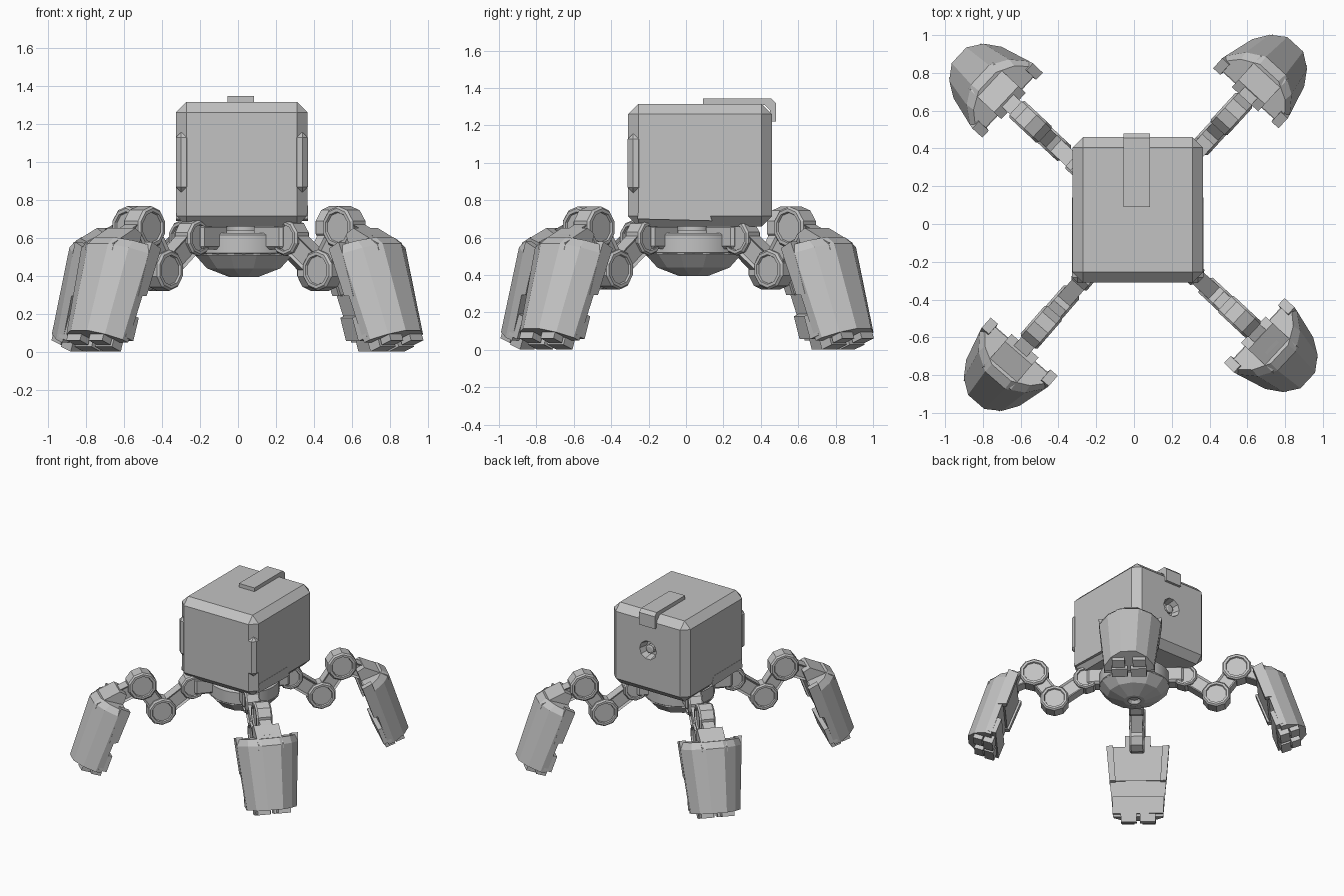
import bpy
import bmesh
import math
from mathutils import Matrix, Vector

cube = bpy.data.objects.get("Cube")
if cube:
    bpy.data.objects.remove(cube, do_unlink=True)

grey = bpy.data.materials.new("plain_grey")
grey.use_nodes = True
grey.diffuse_color = (0.54, 0.54, 0.54, 1)
grey.node_tree.nodes["Principled BSDF"].inputs["Base Color"].default_value = (0.54, 0.54, 0.54, 1)


def place(name, bm, matrix=Matrix()):
    bmesh.ops.recalc_face_normals(bm, faces=bm.faces[:])
    mesh = bpy.data.meshes.new(name)
    bm.to_mesh(mesh)
    bm.free()
    mesh.materials.append(grey)
    obj = bpy.data.objects.new(name, mesh)
    obj.matrix_world = matrix
    bpy.context.collection.objects.link(obj)
    return obj


def box(lo, hi, bevel=0.0):
    lo, hi = Vector(lo), Vector(hi)
    bm = bmesh.new()
    m = Matrix.Translation((lo + hi) / 2) @ Matrix.Diagonal((*(hi - lo), 1))
    bmesh.ops.create_cube(bm, size=1, matrix=m)
    if bevel:
        bmesh.ops.bevel(bm, geom=bm.edges[:], offset=bevel, segments=1, affect='EDGES')
    return bm


def loft(rings):
    bm = bmesh.new()
    loops = [[bm.verts.new(p) for p in ring] for ring in rings]
    n = len(loops[0])
    for a, b in zip(loops, loops[1:]):
        for i in range(n):
            j = (i + 1) % n
            bm.faces.new((a[i], a[j], b[j], b[i]))
    bm.faces.new(loops[0])
    bm.faces.new(loops[-1])
    return bm


def lathe(profile, sides, turn=0.0):
    return loft([[(r * math.cos(math.tau * (i + turn) / sides),
                   r * math.sin(math.tau * (i + turn) / sides), z)
                  for i in range(sides)] for r, z in profile])


def smooth(obj):
    bpy.ops.object.select_all(action='DESELECT')
    obj.select_set(True)
    bpy.context.view_layer.objects.active = obj
    bpy.ops.object.shade_smooth_by_angle(angle=math.radians(30))


# Head: chamfered block with a round port cut in the back
head = place("head", box((-0.325, -0.31, 0.66), (0.365, 0.46, 1.315), 0.055))
back = Matrix.Translation((0.02, 0.46, 1.02)) @ Matrix.Rotation(-math.pi / 2, 4, 'X')
cutter = place("port_cutter", lathe([(0.06, -0.07), (0.08, 0.02)], 10), back)
cutter.hide_render = True
cut = head.modifiers.new("port", 'BOOLEAN')
cut.operation = 'DIFFERENCE'
cut.solver = 'EXACT'
cut.object = cutter
bpy.context.view_layer.objects.active = head
bpy.ops.object.modifier_apply(modifier=cut.name)
bpy.data.objects.remove(cutter, do_unlink=True)
place("port_core", lathe([(0.035, -0.075), (0.035, -0.025), (0.022, -0.02)], 10), back)

# Corner guards on the front edges and cheek plates along the lower sides
for side, x in (("right", -0.327), ("left", 0.367)):
    d = 1 if x < 0 else -1
    xs = sorted((x, x + d * 0.085))
    place(side + "_corner_guard", box((xs[0], -0.312, 0.84), (xs[1], -0.225, 1.155), 0.028))
    xs = sorted((x, x + d * 0.06))
    cheek = [(-0.26, 0.7), (-0.25, 0.77), (0.11, 0.77), (0.14, 0.69)]
    place(side + "_cheek_plate", loft([[(px, y, z) for y, z in cheek] for px in xs]))

# Strap over the top that folds down the back
strap = [(0.09, 1.31), (0.09, 1.345), (0.455, 1.345), (0.48, 1.32),
         (0.48, 1.22), (0.45, 1.22), (0.45, 1.28), (0.42, 1.31)]
place("top_strap", loft([[(x, y, z) for y, z in strap] for x in (-0.055, 0.085)]))

# Pod under the head, with a faceted dish below and a neck above
centre = Matrix.Translation((0.03, 0.04, 0))
smooth(place("pod_ring", lathe([(0.25, 0.51), (0.26, 0.52), (0.26, 0.615), (0.245, 0.625)], 32), centre))
place("pod_dish", lathe([(0.035, 0.42), (0.05, 0.395), (0.08, 0.395), (0.2, 0.44),
                         (0.265, 0.51), (0.25, 0.53)], 12, 0.5), centre)
smooth(place("neck", lathe([(0.15, 0.6), (0.15, 0.64), (0.09, 0.64), (0.09, 0.7)], 24), centre))


def joint(radius, width):
    """Round pivot lying across the limb, with a sunken disc on each side."""
    h = width / 2
    prof = [(radius * 0.7, -h + 0.012), (radius * 0.74, -h), (radius * 0.9, -h),
            (radius, -h + 0.012), (radius, h - 0.012), (radius * 0.9, h),
            (radius * 0.74, h), (radius * 0.7, h - 0.012)]
    bm = lathe(prof, 10, 0.5)
    bmesh.ops.rotate(bm, verts=bm.verts, matrix=Matrix.Rotation(math.pi / 2, 3, 'X'))
    return bm


def link(a, b, width, height):
    """Bar from a to b in the radial plane, with recessed sides."""
    dx, dz = b[0] - a[0], b[1] - a[1]
    n = math.hypot(dx, dz)
    bm = box((0, -width / 2, -height / 2), (n, width / 2, height / 2))
    sides = [f for f in bm.faces if abs(f.normal.y) > 0.9]
    bmesh.ops.inset_individual(bm, faces=sides, thickness=0.02, depth=-0.012)
    m = Matrix.Translation((a[0], 0, a[1])) @ Matrix.Rotation(-math.atan2(dz, dx), 4, 'Y')
    bm.transform(m)
    return bm


def shell():
    """Tapered shin guard with a faceted outer face."""
    half = [(0.05, 0.23), (0.1, 0.23), (0.19, 0.165), (0.25, 0.07)]
    section = half + [(u, -t) for u, t in reversed(half)]
    levels = [(0.02, 0.85, 0.96), (0.07, 1.0, 1.0), (0.55, 0.95, 0.81)]
    return loft([[(u * su, t * st, -w) for u, t in section] for w, su, st in levels])


def flange(sign):
    """Upper side wing of the shin guard."""
    outer = [(0.02, 0.015), (0.1, 0.005), (0.1, 0.08), (0.08, 0.3), (0.02, 0.28)]
    return loft([[(u, sign * t * (1 - 0.35 * max(w, 0)), -w) for u, w in outer]
                 for t in (0.185, 0.236)])


def top_block():
    """Raised block on the shin guard, sloping down to the outside."""
    side = [(0.04, 0.1), (0.04, -0.06), (0.1, -0.072), (0.235, 0.06), (0.235, 0.1)]
    return loft([[(u, t, -w) for u, w in side] for t in (-0.095, 0.095)])


# Four limbs, each built in its own radial plane and turned into place
hip, knee, elbow, ankle = (0.37, 0.60), (0.605, 0.43), (0.757, 0.655), (0.98, 0.56)
limbs = {"front_left": (-43, 0.84), "back_left": (47.5, 0.845),
         "back_right": (137, 0.862), "front_right": (229, 0.87)}
for label, (angle, reach) in limbs.items():
    base = Matrix.Translation((0.005, 0.025, 0)) @ Matrix.Rotation(math.radians(angle), 4, 'Z')

    # Arm: pivots and bars
    for name, pos, r, w in (("hip", hip, 0.095, 0.11), ("knee", knee, 0.108, 0.11),
                            ("elbow", elbow, 0.112, 0.12)):
        place(f"{label}_{name}_joint", joint(r, w), base @ Matrix.Translation((pos[0], 0, pos[1])))
    place(label + "_hip_mount", box((0.15, -0.06, 0.54), (0.36, 0.06, 0.67), 0.015), base)
    place(label + "_upper_bar", link(hip, knee, 0.085, 0.12), base)
    place(label + "_middle_bar", link(knee, elbow, 0.085, 0.12), base)
    place(label + "_ankle_bar", link(elbow, ankle, 0.09, 0.11), base)

    # Shin guard: shell, wings, inner plates, top block and toes
    m = base @ Matrix.Translation((reach, 0, 0.55)) @ Matrix.Rotation(math.radians(-20), 4, 'Y')
    place(label + "_shin_shell", shell(), m)
    place(label + "_top_block", top_block(), m)
    place(label + "_inner_plate", box((0.035, -0.19, -0.28), (0.08, 0.19, -0.03)), m)
    place(label + "_lower_plate", box((0.015, -0.19, -0.53), (0.08, 0.19, -0.4)), m)
    for side, sign in (("a", 1), ("b", -1)):
        place(f"{label}_wing_{side}", flange(sign), m)
        ts = sorted((sign * 0.012, sign * 0.13))
        place(f"{label}_inner_toe_{side}", box((0.025, ts[0], -0.592), (0.1, ts[1], -0.52)), m)
        ts = sorted((sign * 0.03, sign * 0.125))
        place(f"{label}_outer_toe_{side}", box((0.11, ts[0], -0.585), (0.18, ts[1], -0.52)), m)
